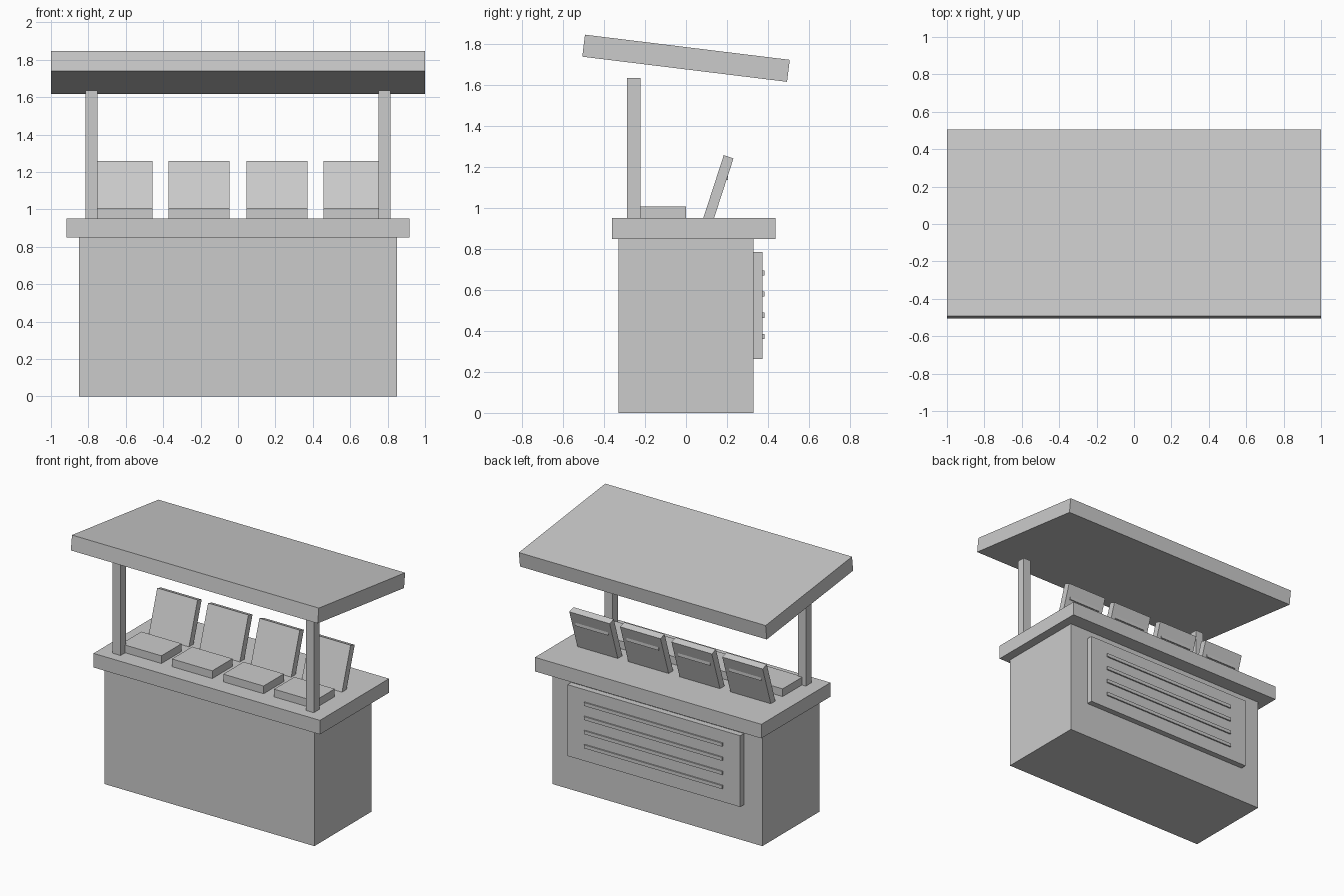
import bpy
import bmesh
from math import radians, sin, cos
from mathutils import Matrix

if "Cube" in bpy.data.objects:
    bpy.data.objects.remove(bpy.data.objects["Cube"])


def box(name, center, size, tilt=0.0):
    """Box with full dimensions `size`, tilted by `tilt` degrees about x."""
    bm = bmesh.new()
    bmesh.ops.create_cube(bm, size=1.0, matrix=Matrix.Diagonal((*size, 1.0)))
    mesh = bpy.data.meshes.new(name)
    bm.to_mesh(mesh)
    bm.free()
    obj = bpy.data.objects.new(name, mesh)
    obj.location = center
    obj.rotation_euler.x = radians(tilt)
    bpy.context.collection.objects.link(obj)
    return obj


# Counter
box("counter_body", (0, 0, 0.425), (1.70, 0.66, 0.85))
box("counter_top", (0, 0.038, 0.90), (1.835, 0.80, 0.103))

# Canopy, sloping down to the back
box("canopy", (0, 0, 1.731), (2.0, 1.007, 0.108), -7)

# Canopy posts
for side in (-1, 1):
    box("canopy_post", (side * 0.783, -0.255, 1.29), (0.064, 0.064, 0.69))

# Tray and leaning display board at each station
TILT, BOARD_H, BOARD_T = 18, 0.33, 0.05
t = radians(TILT)
# board centre measured from its top edge midpoint
board_y = 0.208 - sin(t) * BOARD_H / 2
board_z = 1.250 - cos(t) * BOARD_H / 2
for x in (-0.620, -0.208, 0.208, 0.620):
    box("tray", (x, -0.117, 0.979), (0.327, 0.234, 0.058))
    box("display_board", (x, board_y, board_z), (0.327, BOARD_T, BOARD_H), -TILT)
    box("board_handle", (x, 0.195, 1.152), (0.26, 0.02, 0.03))

# Back panel with raised slats
box("back_panel", (0, 0.3505, 0.524), (1.40, 0.045, 0.522))
for i in range(4):
    box("panel_slat", (0, 0.376, 0.373 + i * 0.1035), (1.12, 0.014, 0.025))
